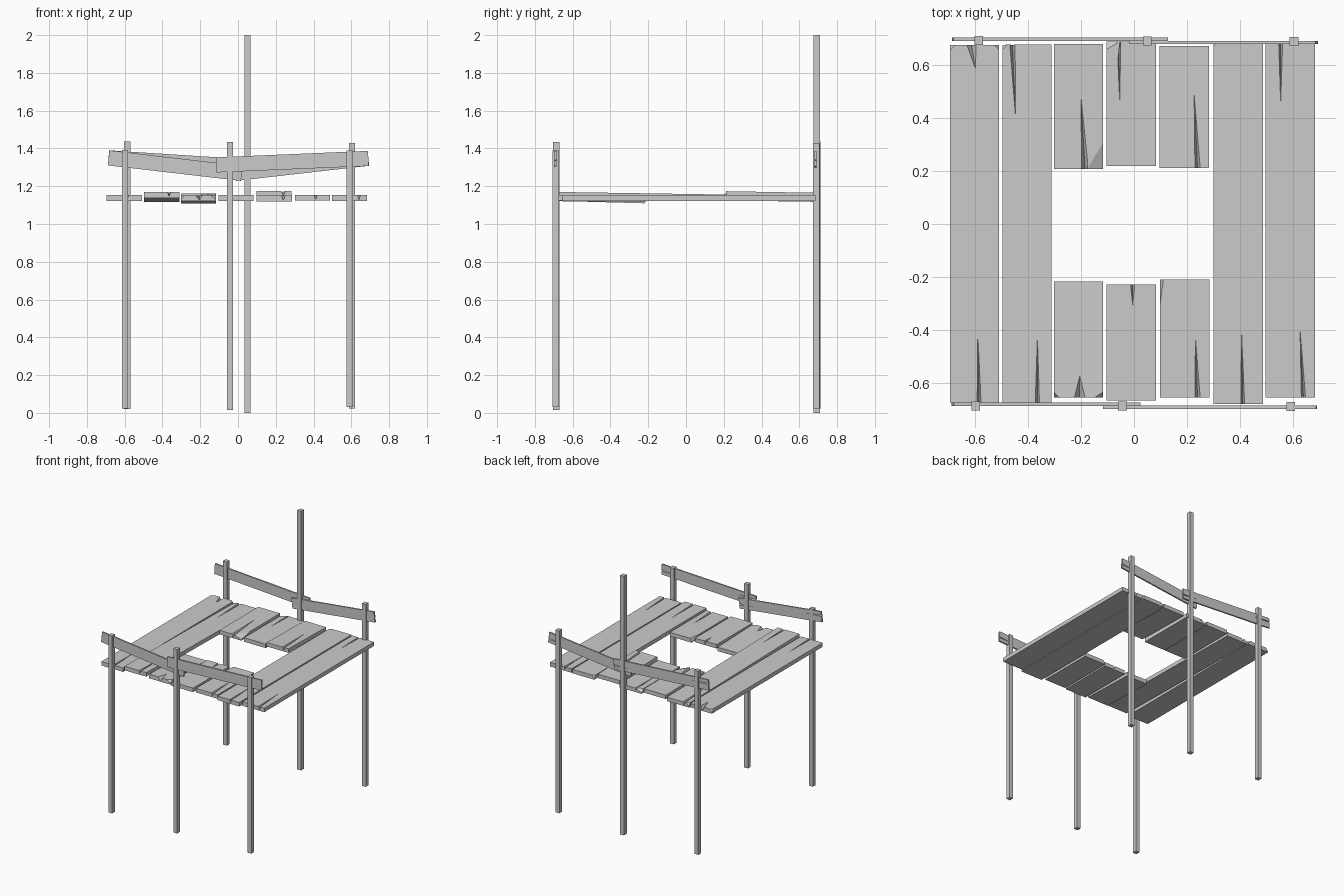
import bpy, bmesh
from mathutils import Vector

if "Cube" in bpy.data.objects:
    bpy.data.objects.remove(bpy.data.objects["Cube"])


def board(name, p0, p1, across, w, t, end0=(), end1=(), chips=None):
    """Plank from p0 to p1 with V splits (offset, width, length, tip shift) in its
    ends and chipped corners {corner: (along width, along length)}."""
    chips = chips or {}
    p0, p1 = Vector(p0), Vector(p1)
    d = p1 - p0
    L = d.length
    d.normalize()
    n = Vector(across).cross(d).normalized()
    a = d.cross(n)
    bm = bmesh.new()

    def vert(u, v, h):
        return bm.verts.new(p0 + a * u + d * v + n * h)

    def face(vs):
        bm.faces.new(list(dict.fromkeys(vs)))

    plan = [(-w / 2, 0), (w / 2, 0), (w / 2, L), (-w / 2, L)]
    low = [vert(u, v, -t / 2) for u, v in plan]
    corners = []
    for k, (u, v) in enumerate(plan):
        if k in chips:
            cu, cv = chips[k]
            on_end = vert(u - cu if u > 0 else u + cu, v, t / 2)
            on_side = vert(u, v - cv if v > 0 else v + cv, t / 2)
            c = vert(u, v, -t * 0.25)
            arrive, leave = (on_side, on_end) if k in (0, 2) else (on_end, on_side)
            face([arrive, c, leave])
            corners.append((arrive, c, leave))
        else:
            c = vert(u, v, t / 2)
            corners.append((c, c, c))
    top = []
    for k in range(4):
        nxt = (k + 1) % 4
        A, C, D = corners[k]
        top += [A, D]
        wall = [C, D]
        s = 1 if k == 0 else -1
        v = 0 if k == 0 else L
        splits = end0 if k == 0 else end1 if k == 2 else ()
        for off, cw, cl, shift in sorted(splits, key=lambda q: q[0] * s):
            e0 = vert(off - s * cw / 2, v, t / 2)
            e1 = vert(off + s * cw / 2, v, t / 2)
            deep = vert(off, v, -t * 0.3)
            tip = vert(off + shift, v + s * cl, t / 2)
            face([e0, deep, tip])
            face([deep, e1, tip])
            wall += [e0, deep, e1]
            top += [e0, tip, e1]
        wall += [corners[nxt][0], corners[nxt][1], low[nxt], low[k]]
        face(wall)
    face(top)
    face(low[::-1])
    bmesh.ops.recalc_face_normals(bm, faces=bm.faces)
    me = bpy.data.meshes.new(name)
    bm.to_mesh(me)
    bm.free()
    ob = bpy.data.objects.new(name, me)
    bpy.context.collection.objects.link(ob)


# Floor planks: name, x, (y, z) front and back, front splits, back splits, chips
planks = [
    ("floor_plank_1", -.602, (-.675, 1.138), (.677, 1.138),
     [(.017, .015, .26, -.005)], [(-.012, .035, .09, .015)], {2: (.02, .02), 3: (.02, .02)}),
    ("floor_plank_2", -.404, (-.675, 1.154), (.677, 1.133),
     [(.039, .016, .25, 0)], [(-.055, .02, .28, .012)], {3: (.02, .02)}),
    ("floor_plank_3_front", -.21, (-.655, 1.137), (-.218, 1.125),
     [(.005, .04, .08, 0)], [], {0: (.02, .02), 1: (.03, .02)}),
    ("floor_plank_3_back", -.21, (.207, 1.147), (.68, 1.147),
     [(.025, .025, .28, -.016)], [], {1: (.06, .1)}),
    ("floor_plank_4_front", -.01, (-.667, 1.137), (-.228, 1.137),
     [], [(.005, .016, .08, 0)], {}),
    ("floor_plank_4_back", -.01, (.22, 1.138), (.69, 1.138),
     [], [(-.047, .014, .23, .003)], {3: (.05, .03)}),
    ("floor_plank_5_front", .192, (-.655, 1.135), (-.21, 1.135),
     [(.048, .02, .23, -.008)], [], {3: (.012, .09)}),
    ("floor_plank_5_back", .19, (.212, 1.158), (.672, 1.15),
     [(.05, .02, .28, -.013)], [], {}),
    ("floor_plank_6", .394, (-.68, 1.139), (.69, 1.139),
     [(.017, .014, .285, -.005)], [], {3: (.02, .02)}),
    ("floor_plank_7", .59, (-.655, 1.138), (.685, 1.138),
     [(.05, .016, .26, -.013)], [(-.036, .015, .23, 0)], {}),
]
for name, x, (y0, z0), (y1, z1), front, back, chips in planks:
    board(name, (x, y0, z0), (x, y1, z1), (1, 0, 0), .186, .031, front, back, chips)

# Hand rails running through the posts
rails = [
    ("front_rail_left", (-.685, -.681, 1.35), (.02, -.681, 1.268)),
    ("front_rail_right", (-.115, -.692, 1.313), (.69, -.692, 1.347)),
    ("back_rail_left", (-.685, .698, 1.35), (.125, .698, 1.298)),
    ("back_rail_right", (-.015, .685, 1.268), (.69, .685, 1.348)),
]
for name, p0, p1 in rails:
    board(name, p0, p1, (0, 0, 1), .08, .012,
          [(.01, .01, .15, 0)], [(-.01, .01, .12, 0)])

# Posts: name, x, y, bottom, top
posts = [
    ("front_left_post", -.598, -.688, .022, 1.392),
    ("front_middle_post", -.043, -.688, .015, 1.435),
    ("front_right_post", .592, -.69, .03, 1.388),
    ("back_left_post", -.586, .694, .02, 1.438),
    ("back_tall_post", .05, .692, 0, 2.0),
    ("back_right_post", .604, .69, .022, 1.43),
]
for name, x, y, z0, z1 in posts:
    bpy.ops.mesh.primitive_cube_add(size=1, location=(x, y, (z0 + z1) / 2))
    ob = bpy.context.object
    ob.name = name
    ob.scale = (.033, .034, z1 - z0)
    bpy.ops.object.transform_apply(location=False, rotation=False, scale=True)
